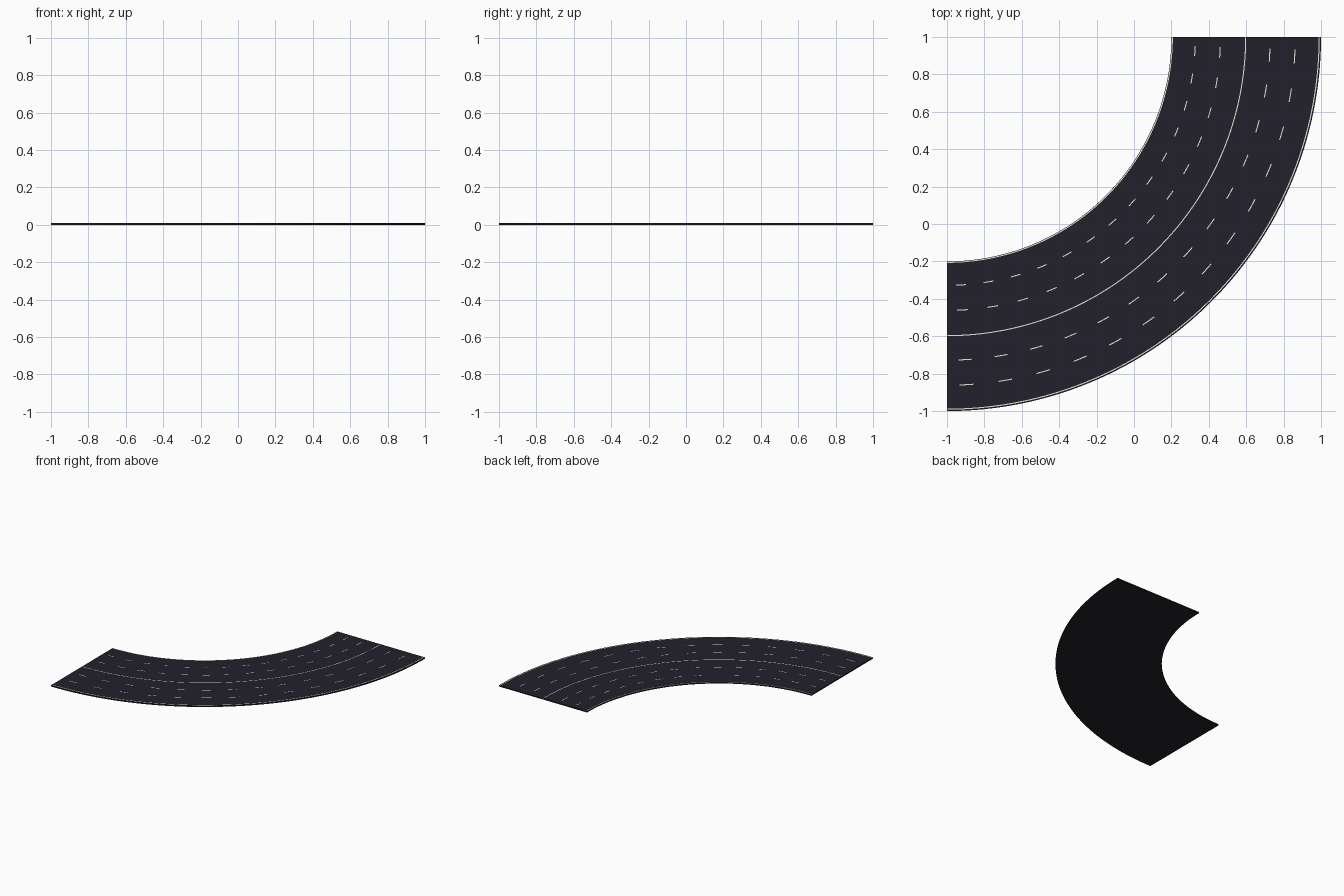
import bpy, bmesh, math

if "Cube" in bpy.data.objects:
    bpy.data.objects.remove(bpy.data.objects["Cube"])

CX, CY = -1.0, 1.0          # centre of the bend
R_IN, R_OUT, TOP = 1.2, 2.0, 0.01
QUARTER = math.pi / 2


def material(name, rgb):
    m = bpy.data.materials.new(name)
    m.diffuse_color = (*rgb, 1)
    m.use_nodes = True
    m.node_tree.nodes["Principled BSDF"].inputs["Base Color"].default_value = m.diffuse_color
    return m


asphalt = material("dark_asphalt", (0.016, 0.0155, 0.025))
paint = material("white_paint", (0.85, 0.85, 0.78))


def arc_strip(bm, r0, r1, a0, a1, z0, z1, steps):
    """Closed curved slab between two radii, sweeping from angle a0 to a1."""
    rings = []
    for i in range(steps + 1):
        a = a0 + (a1 - a0) * i / steps
        s, c = math.sin(a), math.cos(a)
        rings.append([bm.verts.new((CX + r * s, CY - r * c, z))
                      for r, z in ((r0, z0), (r1, z0), (r1, z1), (r0, z1))])
    for p, q in zip(rings, rings[1:]):
        for k in range(4):
            bm.faces.new((p[k], p[(k + 1) % 4], q[(k + 1) % 4], q[k]))
    bm.faces.new(rings[0])
    bm.faces.new(rings[-1])


def make(name, mat, strips):
    bm = bmesh.new()
    for s in strips:
        arc_strip(bm, *s)
    bmesh.ops.recalc_face_normals(bm, faces=bm.faces)
    me = bpy.data.meshes.new(name)
    bm.to_mesh(me)
    bm.free()
    me.materials.append(mat)
    bpy.context.collection.objects.link(bpy.data.objects.new(name, me))


def line(r, a0=0.0, a1=QUARTER, steps=84, w=0.0055):
    return (r - w / 2, r + w / 2, a0, a1, TOP - 0.001, TOP + 0.0006, steps)


# road slab
make("road_slab", asphalt, [(R_IN, R_OUT, 0, QUARTER, 0, TOP, 84)])

# solid lines along both edges and the middle
for name, r in (("inner_edge_line", 1.205), ("centre_line", 1.597), ("outer_edge_line", 1.99)):
    make(name, paint, [line(r)])

# dashed lane dividers, fourteen dashes each
DASHES, HALF = 14, 0.02
for i, r in enumerate((1.328, 1.462, 1.728, 1.862)):
    mids = [(k + 0.5) * QUARTER / DASHES for k in range(DASHES)]
    make(f"lane_dashes_{i + 1}", paint, [line(r, m - HALF, m + HALF, 2) for m in mids])
